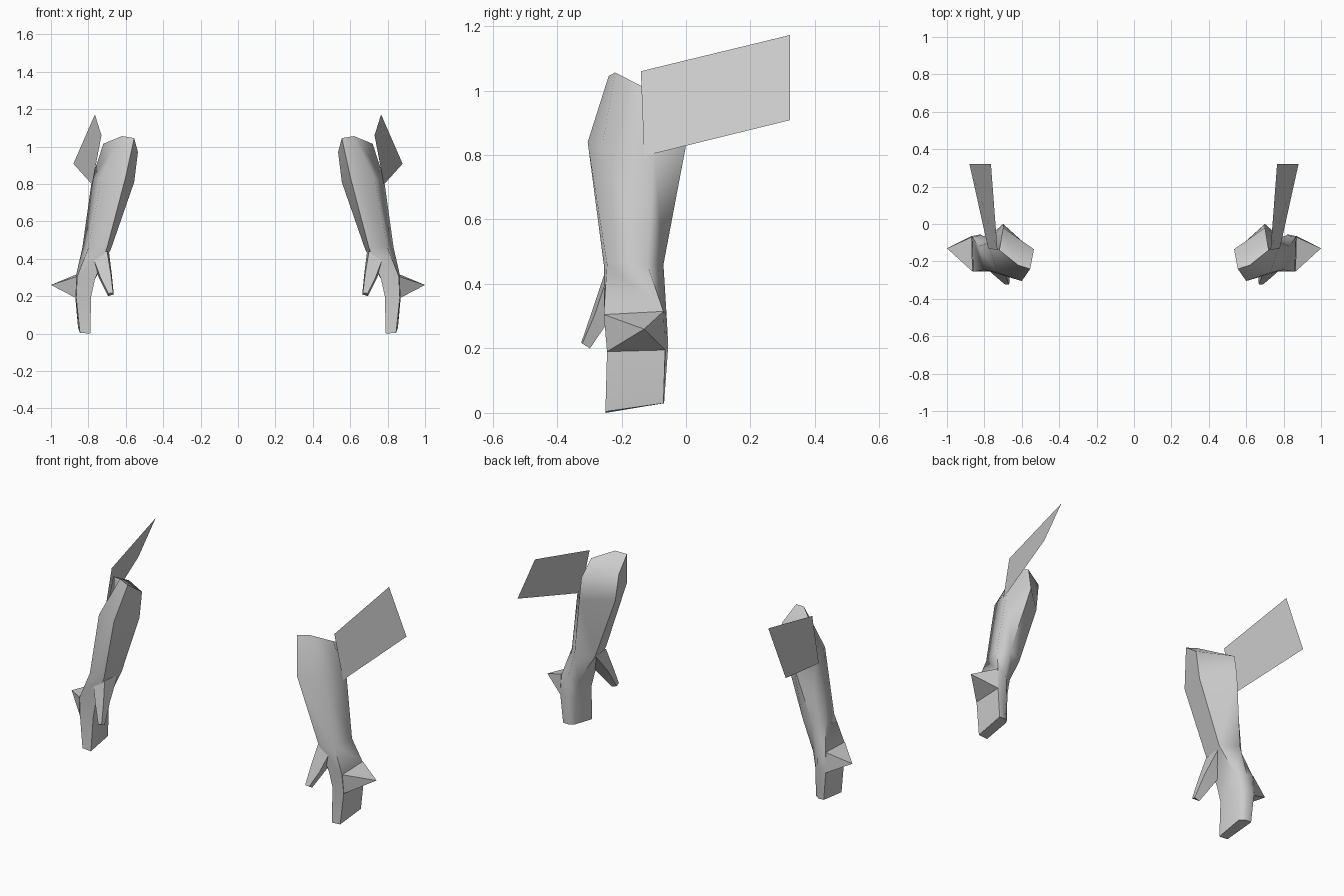
import bpy, bmesh, math

if "Cube" in bpy.data.objects:
    bpy.data.objects.remove(bpy.data.objects["Cube"])

grey = bpy.data.materials.new("light grey")
grey.diffuse_color = (0.6, 0.6, 0.6, 1)
grey.use_nodes = True
grey.node_tree.nodes["Principled BSDF"].inputs["Base Color"].default_value = grey.diffuse_color


def make(name, verts, faces, smooth=None):
    """Mesh part, mirrored to both sides of x = 0."""
    for side, s in (("right", 1), ("left", -1)):
        bm = bmesh.new()
        vs = [bm.verts.new((x * s, y, z)) for x, y, z in verts]
        for f in faces:
            bm.faces.new([vs[i] for i in f])
        if len(faces) > 1:
            bmesh.ops.recalc_face_normals(bm, faces=bm.faces)
        me = bpy.data.meshes.new(f"{side}_{name}")
        bm.to_mesh(me)
        bm.free()
        me.materials.append(grey)
        ob = bpy.data.objects.new(f"{side}_{name}", me)
        bpy.context.collection.objects.link(ob)
        if smooth:
            bpy.ops.object.select_all(action='DESELECT')
            ob.select_set(True)
            bpy.context.view_layer.objects.active = ob
            bpy.ops.object.shade_smooth_by_angle(angle=math.radians(smooth))


def loft(name, rings, smooth):
    """Skin a stack of equal-sized rings and cap both ends."""
    n = len(rings[0])
    faces = [(r * n + i, r * n + (i + 1) % n, (r + 1) * n + (i + 1) % n, (r + 1) * n + i)
             for r in range(len(rings) - 1) for i in range(n)]
    last = (len(rings) - 1) * n
    faces += [tuple(range(n)), tuple(range(last, last + n))]
    make(name, [p for ring in rings for p in ring], faces, smooth)


# Sleeve, wrist and joined fingers: five-sided rings from top to bottom
loft("glove", [
    [(.535, -.135, .97), (.555, -.24, 1.045), (.62, -.22, 1.056), (.72, -.14, 1.015), (.70, -.02, .95)],
    [(.555, -.13, .81), (.60, -.305, .84), (.73, -.26, .83), (.78, -.10, .83), (.70, 0, .83)],
    [(.68, -.12, .45), (.70, -.255, .46), (.80, -.245, .46), (.832, -.12, .46), (.78, -.07, .46)],
    [(.77, -.09, .29), (.765, -.24, .29), (.86, -.255, .305), (.865, -.07, .315), (.82, -.06, .30)],
    [(.785, -.09, .20), (.785, -.235, .20), (.865, -.245, .19), (.87, -.065, .195), (.82, -.055, .21)],
    [(.79, -.09, .03), (.79, -.25, 0), (.845, -.25, .004), (.855, -.07, .03), (.82, -.068, .03)],
], 62)

# Thumb, pointing down and forward
loft("thumb", [
    [(.69, -.14, .44), (.70, -.25, .44), (.78, -.245, .42), (.78, -.14, .42)],
    [(.675, -.235, .32), (.68, -.29, .32), (.735, -.285, .30), (.745, -.23, .30)],
    [(.664, -.30, .21), (.668, -.325, .218), (.692, -.322, .215), (.695, -.298, .20)],
], 62)

# Spike on the back of the hand
make("hand_spike",
     [(.863, -.255, .305), (.868, -.07, .315), (.87, -.065, .195), (.866, -.245, .19), (1, -.13, .26)],
     [(0, 1, 4), (1, 2, 4), (2, 3, 4), (3, 0, 4), (0, 3, 2, 1)])

# Thin fin sweeping back from the elbow
make("elbow_fin",
     [(.73, -.14, 1.06), (.765, .322, 1.172), (.88, .322, .908), (.78, -.13, .797)],
     [(0, 1, 2, 3)])
